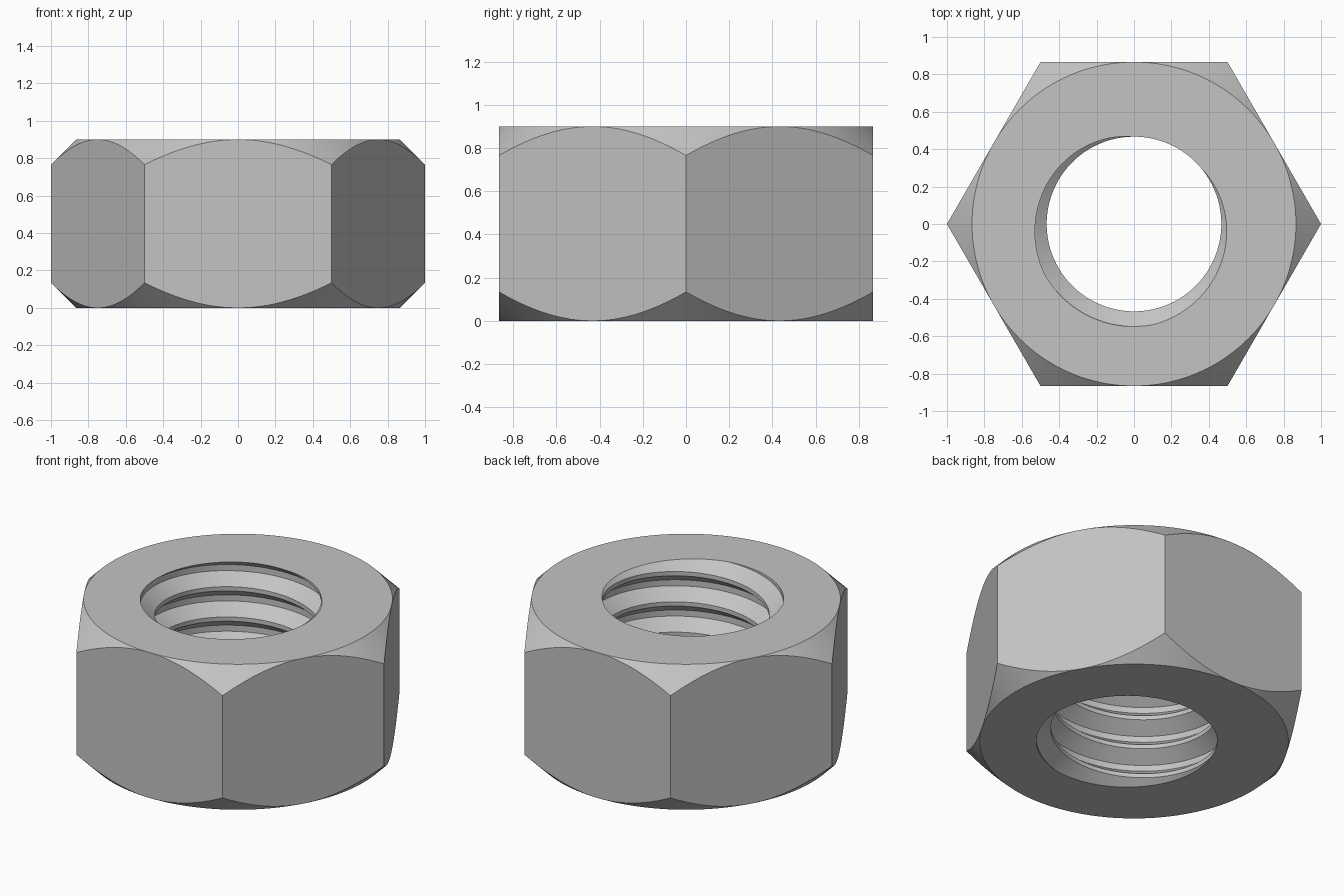
import bpy, bmesh, math

if "Cube" in bpy.data.objects:
    bpy.data.objects.remove(bpy.data.objects["Cube"])

FLAT = math.sqrt(3) / 2      # centre to flat side
HEIGHT = 0.9
R_CREST, R_ROOT = 0.467, 0.548
PITCH = 0.1875
PHASE = math.radians(245)    # where the groove centre meets the top face
N = 144                      # outer segments
STEPS = 96                   # thread segments per turn

bm = bmesh.new()


def polar(r, a, z):
    return bm.verts.new((r * math.cos(a), r * math.sin(a), z))


# Hexagonal outside with 45 degree conical chamfers at both ends
columns = []
for i in range(N):
    a = 2 * math.pi * i / N
    r = FLAT / math.cos(a % (math.pi / 3) - math.pi / 6)
    cut = r - FLAT
    columns.append([polar(FLAT, a, 0), polar(r, a, cut),
                    polar(r, a, HEIGHT - cut), polar(FLAT, a, HEIGHT)])
for i in range(N):
    c, d = columns[i], columns[(i + 1) % N]
    for k in range(3):
        bm.faces.new((c[k], d[k], d[k + 1], c[k + 1]))
bmesh.ops.remove_doubles(bm, verts=bm.verts, dist=1e-5)

# Helical thread: root flat, flank, crest flat, flank for each pitch
profile = [(-0.10, R_ROOT), (0.10, R_ROOT), (0.43, R_CREST),
           (0.57, R_CREST), (0.90, R_ROOT)]
bore = bmesh.new()
rows = []
for i in range(-8 * STEPS, 3 * STEPS):
    a = PHASE + 2 * math.pi * i / STEPS
    z0 = HEIGHT + PITCH * i / STEPS
    rows.append([bore.verts.new((r * math.cos(a), r * math.sin(a), z0 + PITCH * t))
                 for t, r in profile])
for p, q in zip(rows, rows[1:]):
    for k in range(len(profile) - 1):
        bore.faces.new((p[k], p[k + 1], q[k + 1], q[k]))
bmesh.ops.remove_doubles(bore, verts=bore.verts, dist=1e-5)

# Trim the thread flush with the end faces
for z, n in ((0, -1), (HEIGHT, 1)):
    bmesh.ops.bisect_plane(bore, geom=bore.verts[:] + bore.edges[:] + bore.faces[:],
                           dist=1e-6, plane_co=(0, 0, z), plane_no=(0, 0, n),
                           clear_outer=True)
bmesh.ops.remove_doubles(bore, verts=bore.verts, dist=1e-5)
temp = bpy.data.meshes.new("thread")
bore.to_mesh(temp)
bore.free()
bm.from_mesh(temp)
bpy.data.meshes.remove(temp)

# Flat end faces between the chamfer circle and the bore opening
for z in (0, HEIGHT):
    rim = [e for e in bm.edges if e.is_boundary
           and all(abs(v.co.z - z) < 1e-4 for v in e.verts)]
    bmesh.ops.triangle_fill(bm, edges=rim, use_beauty=True,
                            use_dissolve=False, normal=(0, 0, 1))
bmesh.ops.recalc_face_normals(bm, faces=bm.faces)

mesh = bpy.data.meshes.new("hex_nut")
bm.to_mesh(mesh)
bm.free()
nut = bpy.data.objects.new("hex_nut", mesh)
bpy.context.collection.objects.link(nut)

# Plain steel colour
steel = bpy.data.materials.new("steel_grey")
steel.diffuse_color = (0.55, 0.55, 0.55, 1)
steel.use_nodes = True
steel.node_tree.nodes["Principled BSDF"].inputs["Base Color"].default_value = steel.diffuse_color
mesh.materials.append(steel)

bpy.context.view_layer.objects.active = nut
nut.select_set(True)
bpy.ops.object.shade_smooth_by_angle(angle=math.radians(25))
